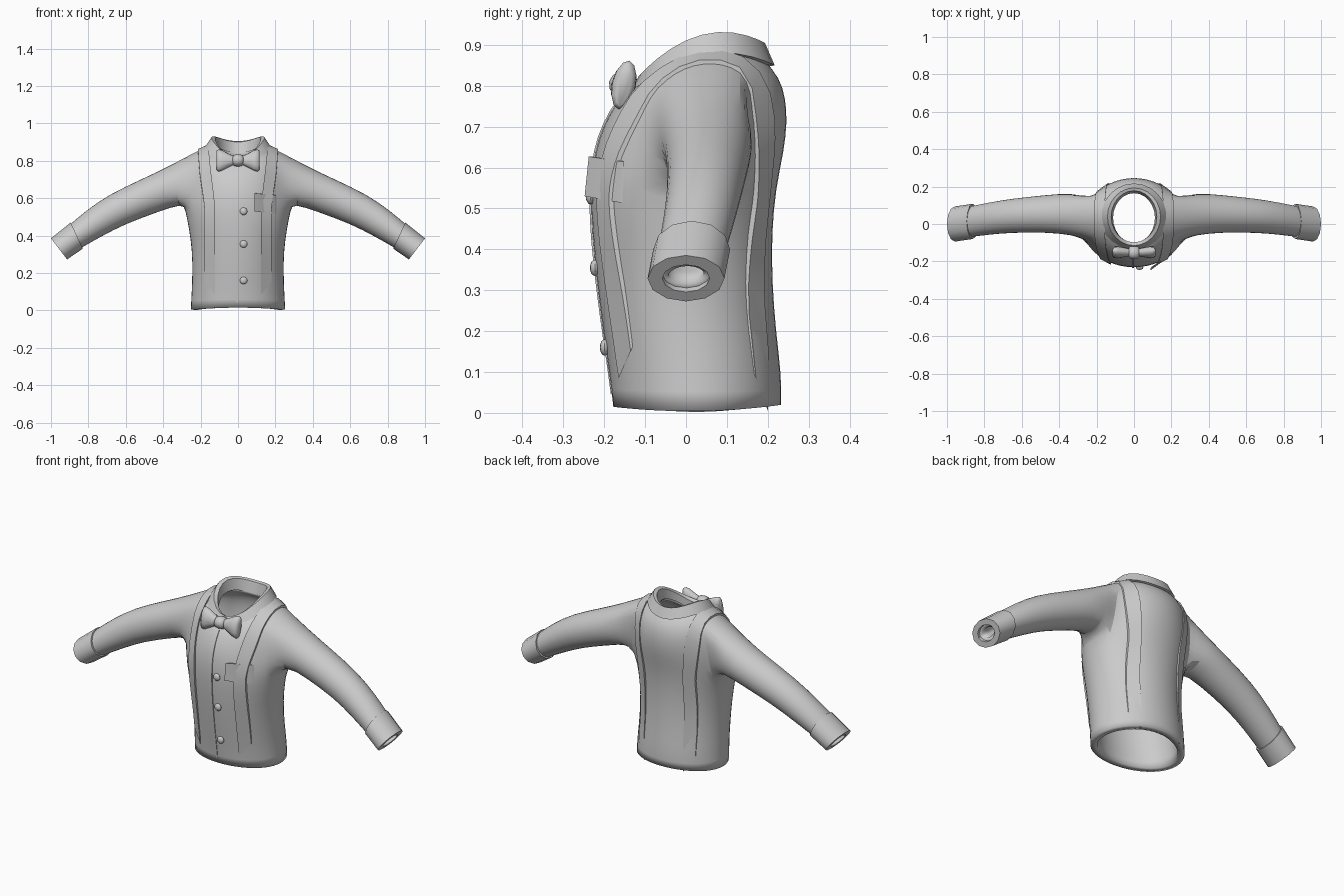
import bpy, bmesh, math
from mathutils import Vector
from mathutils.bvhtree import BVHTree

if "Cube" in bpy.data.objects:
    bpy.data.objects.remove(bpy.data.objects["Cube"])

grey = bpy.data.materials.new("grey cloth")
grey.diffuse_color = (0.6, 0.6, 0.6, 1)
grey.use_nodes = True
grey.node_tree.nodes["Principled BSDF"].inputs["Base Color"].default_value = grey.diffuse_color


def make(name, bm, mirror=False, subsurf=0, thick=0, angle=40):
    bmesh.ops.recalc_face_normals(bm, faces=bm.faces)
    me = bpy.data.meshes.new(name)
    bm.to_mesh(me)
    bm.free()
    ob = bpy.data.objects.new(name, me)
    bpy.context.collection.objects.link(ob)
    me.materials.append(grey)
    if mirror:
        ob.modifiers.new("mirror", 'MIRROR').merge_threshold = 0.001
    if subsurf:
        ob.modifiers.new("smooth", 'SUBSURF').levels = subsurf
        ob.modifiers["smooth"].render_levels = subsurf
    if thick:
        sol = ob.modifiers.new("thickness", 'SOLIDIFY')
        sol.thickness, sol.offset = thick, -1
    bpy.ops.object.select_all(action='DESELECT')
    ob.select_set(True)
    bpy.context.view_layer.objects.active = ob
    bpy.ops.object.shade_smooth_by_angle(angle=math.radians(angle))
    return ob


def loft(rings, ends=True, loop=False):
    """Skin a list of closed rings of points."""
    bm = bmesh.new()
    vs = [[bm.verts.new(p) for p in r] for r in rings]
    n = len(vs[0])
    for a, b in list(zip(vs, vs[1:])) + ([(vs[-1], vs[0])] if loop else []):
        for i in range(n):
            bm.faces.new((a[i], a[(i + 1) % n], b[(i + 1) % n], b[i]))
    if ends and not loop:
        bm.faces.new(vs[0])
        bm.faces.new(vs[-1])
    return bm


def hoop(t, yf, zf, yb, zb, xs, zs):
    """Point on an oval hoop through front, side and back heights."""
    s = math.sin(t)
    return (xs * math.cos(t), (yf + yb) / 2 + (yb - yf) / 2 * s,
            zs + (zb - zf) / 2 * s + ((zf + zb) / 2 - zs) * s * s)


def tilted(c, ry, rp, tilt, t):
    """Point on a sleeve ring: ry along y, rp across the arm."""
    a = math.radians(tilt)
    up = Vector((math.sin(a), 0, math.cos(a)))
    return Vector(c) + Vector((0, ry * math.cos(t), 0)) + up * rp * math.sin(t)


# Shirt body and sleeve: half of the torso, sleeve grown from a side opening
ROWS = [(-.18, .015, .235, .02, .255, .004), (-.19, .10, .236, .09, .25, .10),
        (-.205, .2, .222, .2, .246, .2), (-.22, .32, .213, .32, .248, .32),
        (-.232, .44, .212, .44, .263, .43), (-.236, .55, .222, .55, .285, .54),
        (-.226, .64, .242, .64, .275, .62), (-.205, .70, .25, .71, .265, .71),
        (-.178, .75, .246, .77, .25, .80), (-.15, .78, .23, .82, .2, .865),
        (-.12, .795, .195, .86, .14, .885)]
N, C0, C1, R0, R1 = 12, 4, 8, 5, 9
bm = bmesh.new()
grid = [[bm.verts.new(hoop(math.pi * (i / N - .5), *row)) for i in range(N + 1)] for row in ROWS]
for r in range(len(ROWS) - 1):
    for c in range(N):
        if not (R0 <= r < R1 and C0 <= c < C1):
            bm.faces.new((grid[r][c], grid[r][c + 1], grid[r + 1][c + 1], grid[r + 1][c]))
ring = ([grid[R0][c] for c in range(C0, C1)] + [grid[r][C1] for r in range(R0, R1)] +
        [grid[R1][c] for c in range(C1, C0, -1)] + [grid[r][C0] for r in range(R1, R0, -1)])
SLEEVE = [((.33, .055, .672), .115, .108, 20), ((.47, .055, .615), .102, .1, 24),
          ((.65, .045, .54), .093, .092, 28), ((.77, .03, .465), .088, .082, 33),
          ((.87, .013, .395), .084, .07, 35), ((.945, 0, .338), .08, .06, 37)]
for s in SLEEVE:
    new = [bm.verts.new(tilted(*s, math.radians(-135 + 22.5 * i))) for i in range(16)]
    for i in range(16):
        j = (i + 1) % 16
        bm.faces.new((ring[i], ring[j], new[j], new[i]))
    ring = new
for v in [v for v in bm.verts if not v.link_faces]:
    bm.verts.remove(v)
shirt = make("shirt", bm, mirror=True, subsurf=1, thick=.035)
tree = BVHTree.FromObject(shirt, bpy.context.evaluated_depsgraph_get())

# Cuffs: thick bands with an open end
OUT = [((.862, .014, .4), .094, .077, 25), ((.957, 0, .329), .094, .071, 37.5)]
IN = [((.957, 0, .329), .058, .042, 37.5), ((.862, .014, .4), .058, .042, 25)]
bm = loft([[tilted(*s, math.tau * i / 12) for i in range(12)] for s in OUT + IN], loop=True)
make("cuff", bm, mirror=True)

# Collar: folded band, outer hem, top edge and inner edge
HEMS = [(-.152, .755, .217, .85, .178, .872), (-.115, .825, .193, .905, .142, .925),
        (-.098, .815, .178, .9, .122, .918), (-.10, .77, .165, .84, .112, .86)]
bm = loft([[hoop(math.pi * (i / 12 - .5), *h) for h in HEMS] for i in range(13)], ends=False)
make("collar", bm, mirror=True)


# Braces: strips laid over the shirt surface, front hem over shoulder to back hem
def on_shirt(x, ang, lift):
    d = Vector((0, math.cos(ang), math.sin(ang)))
    start = Vector((x, .02, .5)) + d
    hit = tree.ray_cast(start, -d)[0]
    return (hit if hit else Vector((x, .02, .5)) + d * .3) + d * lift


def strip(name, x0, x1, a0, a1, steps, lift, flare=0, mirror=False):
    rings = []
    for i in range(steps + 1):
        a = math.radians(a0 + (a1 - a0) * i / steps)
        f = flare * max(0, math.sin(a)) ** 2
        rings.append([on_shirt(x0 + f, a, -.01), on_shirt(x1 + f, a, -.01),
                      on_shirt(x1 + f, a, lift), on_shirt(x0 + f, a, lift)])
    make(name, loft(rings), mirror=mirror, angle=35)


strip("brace", .122, .178, 246, -70, 40, .012, flare=.035, mirror=True)
strip("placket_edge", -.01, 0, 246, 125, 20, .005)


# Buttons down the front
def front_y(x, z):
    return tree.ray_cast(Vector((x, -1, z)), Vector((0, 1, 0)))[0].y


for z in (.53, .355, .16):
    bm = bmesh.new()
    bmesh.ops.create_uvsphere(bm, u_segments=12, v_segments=8, radius=.02)
    bmesh.ops.scale(bm, vec=(1, .6, 1), verts=bm.verts)
    bmesh.ops.translate(bm, vec=(.03, front_y(.03, z) - .004, z), verts=bm.verts)
    make("button", bm)

# Chest tag: slanted thin plate
corner = [(.088, -.248, .53), (.2, -.165, .515), (.2, -.16, .615), (.088, -.238, .627)]
back = [(x + .006, y + .009, z) for x, y, z in corner]
make("chest_tag", loft([corner, back]))

# Bow tie: two flared wings and a knot, leaning back
LEAN = Vector((0, .22, .975))
OUTW = Vector((0, -.975, .22))
MID = Vector((0, -.152, .802))


def oval(x, depth, height):
    return [MID + Vector((x, 0, 0)) + OUTW * depth * math.cos(math.tau * i / 12)
            + LEAN * height * math.sin(math.tau * i / 12) for i in range(12)]


WING = [(.015, .018, .02), (.045, .024, .034), (.085, .03, .056),
        (.105, .028, .061), (.116, .016, .052)]
make("bow_wing", loft([oval(*w) for w in WING]), mirror=True, angle=60)
KNOT = [(-.03, .018, .018), (-.022, .032, .03), (0, .037, .034), (.022, .032, .03), (.03, .018, .018)]
make("bow_knot", loft([oval(*k) for k in KNOT]), angle=60)
